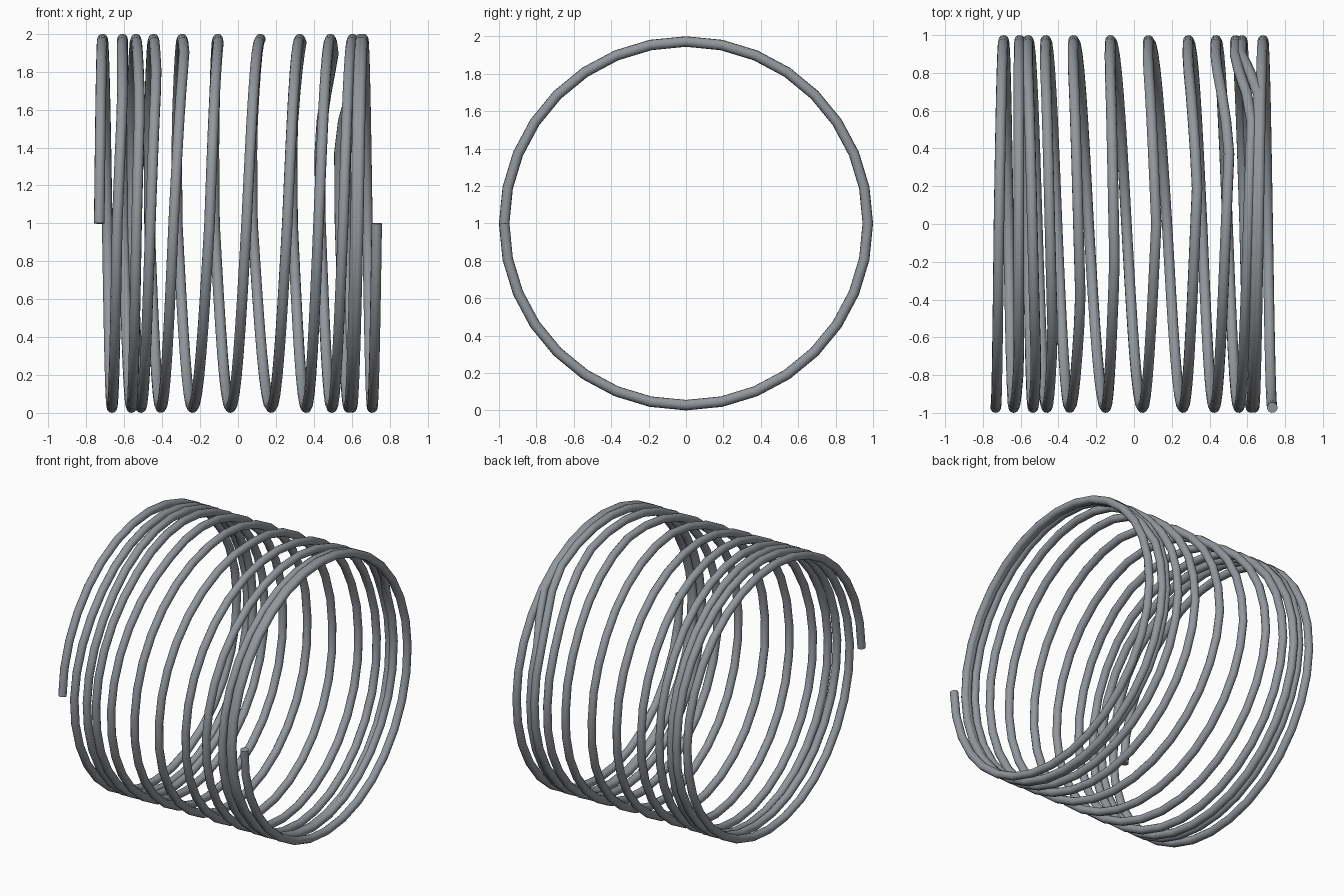
import bpy, math

if "Cube" in bpy.data.objects:
    bpy.data.objects.remove(bpy.data.objects["Cube"])

COIL_R, WIRE_R, STEPS = 0.972, 0.028, 32

# One row per turn: x at front, kink, back, bottom of the loop
turns = [
    (-.732, -.715, -.690, -.665),
    (-.637, -.610, -.605, -.562),
    (-.535, -.518, -.560, -.512),
    (-.462, -.430, -.467, -.407),
    (-.340, -.283, -.320, -.240),
    (-.150, -.103, -.124, -.040),
    (.045, .118, .077, .175),
    (.260, .335, .288, .360),
    (.425, .505, .435, .495),
    (.555, .625, .538, .585),
    (.620, .660, .572, .600),
    (.635, .660, .683, .708),
]

# Keyframes of (angle, x); the kink slips later on every turn
keys = []
for k, (front, kink, back, bottom) in enumerate(turns):
    base = 360 * k
    plain = k in (0, len(turns) - 1)
    kink_angle = 90 if plain else max(40, 90 + 12.5 * (k - 6))
    keys += [(base, front), (base + kink_angle, kink)]
    if not plain:
        keys.append((base + 152, back - 0.004))
    keys += [(base + 180, back), (base + 270, bottom)]
keys.append((360 * len(turns), .732))


def x_at(angle):
    for (a0, x0), (a1, x1) in zip(keys, keys[1:]):
        if angle <= a1:
            return x0 + (x1 - x0) * (angle - a0) / (a1 - a0)
    return keys[-1][1]


# Wire swept along the coil, starting at the front and climbing over the top
curve = bpy.data.curves.new("coil_spring", 'CURVE')
curve.dimensions = '3D'
curve.bevel_depth = WIRE_R
curve.bevel_resolution = 4
curve.use_fill_caps = True
spline = curve.splines.new('POLY')
count = STEPS * len(turns) + 1
spline.points.add(count - 1)
for i, p in enumerate(spline.points):
    deg = 360 * i / STEPS
    a = math.radians(deg)
    p.co = (x_at(deg), -COIL_R * math.cos(a), 1 + COIL_R * math.sin(a), 1)
spline.use_smooth = True

# Dark steel grey
steel = bpy.data.materials.new("steel")
steel.diffuse_color = (0.29, 0.31, 0.335, 1)
steel.use_nodes = True
steel.node_tree.nodes["Principled BSDF"].inputs["Base Color"].default_value = steel.diffuse_color
curve.materials.append(steel)

spring = bpy.data.objects.new("coil_spring", curve)
bpy.context.collection.objects.link(spring)

# Real mesh with crisp end caps
bpy.context.view_layer.objects.active = spring
spring.select_set(True)
bpy.ops.object.convert(target='MESH')
bpy.ops.object.shade_smooth_by_angle(angle=math.radians(40))
